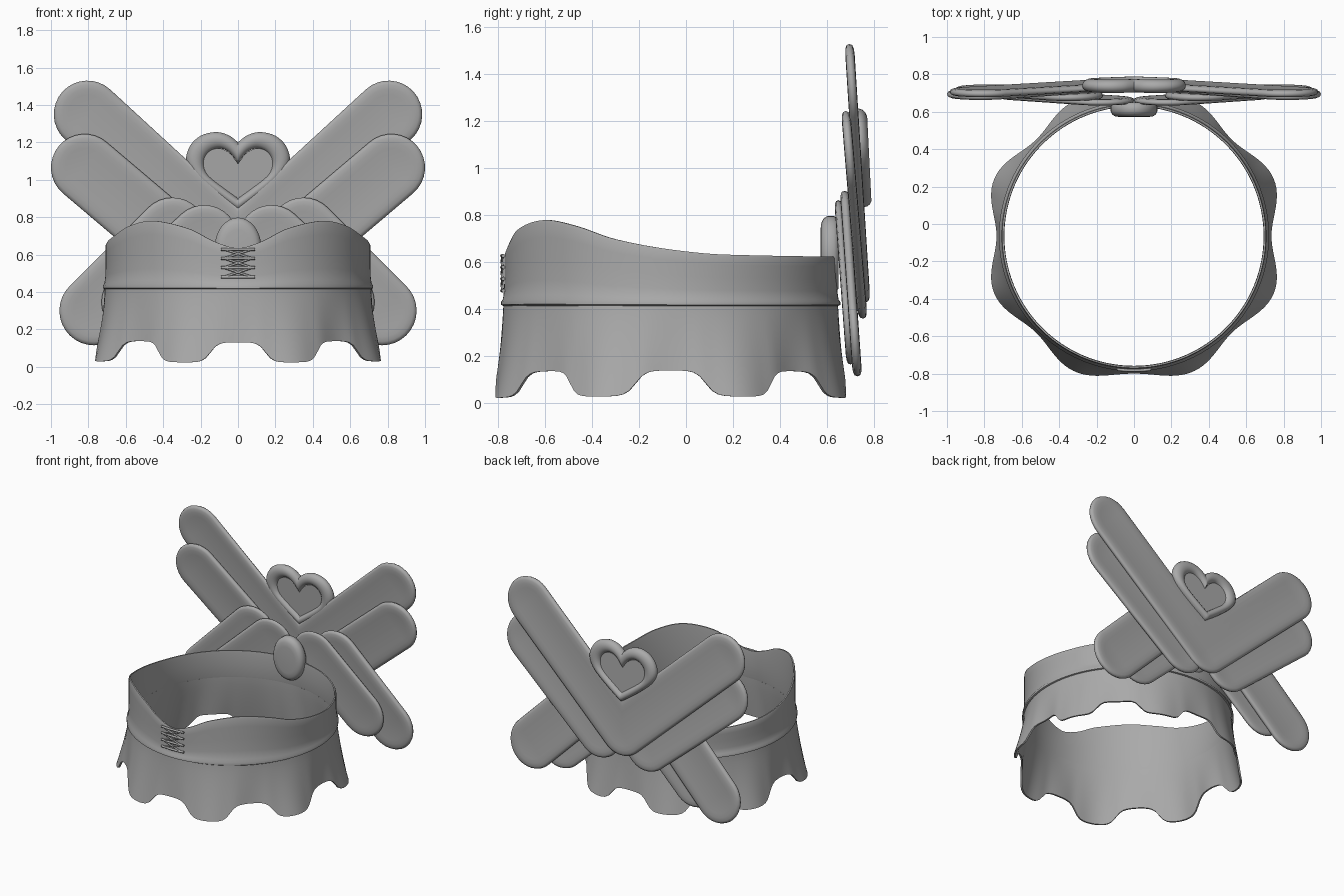
import bpy, bmesh, math
from math import sin, cos, pi, radians, tanh

if "Cube" in bpy.data.objects:
    bpy.data.objects.remove(bpy.data.objects["Cube"])

CY = -0.065  # centre of the waist ring in y
GREY = bpy.data.materials.new("mid grey")
GREY.diffuse_color = (0.4, 0.4, 0.4, 1)
GREY.use_nodes = True
GREY.node_tree.nodes["Principled BSDF"].inputs["Base Color"].default_value = GREY.diffuse_color


def make(name, verts, faces, angle=40):
    me = bpy.data.meshes.new(name)
    me.from_pydata(verts, [], faces)
    bm = bmesh.new()
    bm.from_mesh(me)
    bmesh.ops.recalc_face_normals(bm, faces=bm.faces)
    bm.to_mesh(me)
    bm.free()
    me.materials.append(GREY)
    ob = bpy.data.objects.new(name, me)
    bpy.context.collection.objects.link(ob)
    bpy.ops.object.select_all(action='DESELECT')
    ob.select_set(True)
    bpy.context.view_layer.objects.active = ob
    bpy.ops.object.shade_smooth_by_angle(angle=radians(angle))
    return ob


def loft(name, rings, cap=False, loop=False, angle=40):
    """Skin a list of closed rings."""
    n, m = len(rings[0]), len(rings)
    verts = [p for r in rings for p in r]
    faces = []
    for j in range(m if loop else m - 1):
        a, b = j * n, (j + 1) % m * n
        for i in range(n):
            k = (i + 1) % n
            faces.append((a + i, a + k, b + k, b + i))
    if cap:
        faces += [tuple(range(n)), tuple(range((m - 1) * n, m * n))]
    return make(name, verts, faces, angle)


def curve_at(pts, x):
    """Smooth interpolation through (x, value) points."""
    n = len(pts)

    def slope(i):
        if i in (0, n - 1):
            return 0
        a, b = pts[i - 1], pts[i + 1]
        return (b[1] - a[1]) / (b[0] - a[0])
    i = 0
    while i < n - 2 and x > pts[i + 1][0]:
        i += 1
    (x0, y0), (x1, y1) = pts[i], pts[i + 1]
    h = x1 - x0
    u = (x - x0) / h
    return ((2*u**3 - 3*u**2 + 1) * y0 + (u**3 - 2*u**2 + u) * h * slope(i)
            + (3*u**2 - 2*u**3) * y1 + (u**3 - u**2) * h * slope(i + 1))


def polar(t, r, z):
    return (r * sin(t), CY - r * cos(t), z)


N = 192
ANG = [2 * pi * i / N for i in range(N)]

# Waistband with a sweetheart top edge
TOP = [(0, .635), (10, .668), (22, .738), (40, .78), (55, .755), (70, .70),
       (90, .655), (110, .633), (180, .625)]
PROFILE = [(0, .712), (.02, .722), (.08, .722), (.13, .714), (.3, .709),
           (.55, .708), (.8, .708), (.96, .708), (1, .704)]
INNER = [(1, .695), (.9, .693), (.5, .693), (.1, .698), (0, .702)]


def band_ring(s, r):
    ring = []
    for t in ANG:
        d = math.degrees(t)
        top = curve_at(TOP, min(d, 360 - d))
        ring.append(polar(t, r, .415 + s * (top - .415)))
    return ring


loft("waistband", [band_ring(s, r) for s, r in PROFILE + INNER], loop=True)


# Flared skirt with eight scallops
def skirt_ring(s, inset):
    ring = []
    for t in ANG:
        w = cos(8 * t)
        gap = .5 + .5 * tanh(2.4 * w) / tanh(2.4)
        soft = .5 + .5 * w
        low = .02 + .11 * gap + .01 * abs(sin(t))
        rim = (.777 + .033 * abs(sin(t))) * (1 - soft) + .735 * soft
        r = .712 + (rim - .712) * s ** 1.25 - inset
        ring.append(polar(t, r, .425 + s * (low - .425)))
    return ring


STEPS = [i / 12 for i in range(13)]
loft("skirt", [skirt_ring(s, 0) for s in STEPS]
     + [skirt_ring(s, .012) for s in reversed(STEPS)], loop=True)


# Padded bow loops: rounded bars, mirrored left to right
def bow_loop(name, p, q, r, lean, h=.02, cut=False):
    (z0, y0), (z1, y1) = lean
    a = math.atan2(q[1] - p[1], q[0] - p[0])

    def ring(inset, off):
        pts = []
        for c, start in ((q, a - pi / 2), (p, a + pi / 2)):
            for i in range(17):
                b = start + pi * i / 16
                x, z = c[0] + (r - inset) * cos(b), c[1] + (r - inset) * sin(b)
                pts.append((x, y0 + (y1 - y0) * (z - z0) / (z1 - z0) + off, z))
        return pts
    half = [(r - .01, .75), (.11, .8), (.075, .92), (.045, 1), (.02, .9), (.005, .6)]
    rings = ([ring(i, -h * k) for i, k in half] + [ring(0, 0)]
             + [ring(i, h * k) for i, k in reversed(half)])
    ob = loft(name, rings, cap=True, angle=60)
    mod = ob.modifiers.new("mirror", 'MIRROR')
    mod.use_bisect_axis[0] = cut
    return ob


bow_loop("upper_back_loops", (0, .61), (.805, 1.35), .18,
         ((.38, .768), (1.53, .695)), cut=True)
bow_loop("upper_front_loops", (.2, .54), (.82, 1.065), .18,
         ((.37, .752), (1.24, .68)))
bow_loop("lower_back_loops", (.35, .72), (.77, .30), .185,
         ((.11, .73), (.9, .675)))
bow_loop("lower_front_loops", (.18, .685), (.55, .345), .18,
         ((.165, .70), (.86, .648)), h=.017)

# Bow knot: flattened oval pad
knot = []
for k, y in ((.6, .572), (.8, .575), (.93, .585), (1, .602), (1, .63), (.9, .65)):
    knot.append([(.125 * k * cos(t), y, .635 + .163 * k * sin(t))
                 for t in [2 * pi * i / 32 for i in range(32)]])
loft("bow_knot", knot, cap=True, angle=60)

# Heart ornament: padded rim around a thin recessed panel
OUTER = [(0, 1.2), (.05, 1.238), (.12, 1.255), (.2, 1.235), (.257, 1.18),
         (.277, 1.1), (.235, 1.02), (.12, .92), (0, .835)]
INSIDE = [(0, 1.085), (.04, 1.14), (.09, 1.167), (.14, 1.157), (.175, 1.12),
          (.18, 1.07), (.155, 1.02), (.08, .96), (0, .9)]


def heart(points):
    half = []
    for i in range(33):
        u = i / 4
        half.append(tuple(curve_at([(k, p[c]) for k, p in enumerate(points)], u)
                          if 0 < c or u < 8 else 0 for c in (0, 1)))
    return half + [(-x, z) for x, z in half[-2:0:-1]]


def heart_y(z):
    return .755 - .05 * (z - .84)


out, ins = heart(OUTER), heart(INSIDE)
rim = []
for j in range(14):
    f = 2 * pi * j / 14
    k = .5 + .5 * cos(f)
    ring = []
    for (xo, zo), (xi, zi) in zip(out, ins):
        x, z = xi + (xo - xi) * k, zi + (zo - zi) * k
        ring.append((x, heart_y(z) + .036 * sin(f), z))
    rim.append(ring)
loft("heart_rim", rim, loop=True, angle=60)
loft("heart_panel", [[(x * 1.04, heart_y(z) + d, z) for x, z in ins]
                     for d in (-.012, .012)], cap=True)


# Front lacing: round cords over the waistband
def cord(name, a, b, r=.006):
    dx, dz = b[0] - a[0], b[1] - a[1]
    length = math.hypot(dx, dz)
    nx, nz = -dz / length, dx / length
    rings = []
    for i in range(7):
        u = i / 6
        x, z = a[0] + dx * u, a[1] + dz * u
        y = CY - math.sqrt(.718 ** 2 - x * x)
        rings.append([(x + nx * r * cos(f), y + r * sin(f), z + nz * r * cos(f))
                      for f in [2 * pi * k / 8 for k in range(8)]])
    return loft(name, rings, cap=True, angle=60)


ROWS = (.48, .53, .58, .628)
for i, z in enumerate(ROWS):
    cord(f"lace_bar_{i + 1}", (-.092, z), (.092, z), .008)
for i, (lo, hi) in enumerate(zip(ROWS, ROWS[1:])):
    cord(f"lace_rise_{i + 1}", (-.075, lo), (.075, hi))
    cord(f"lace_fall_{i + 1}", (-.075, hi), (.075, lo))
